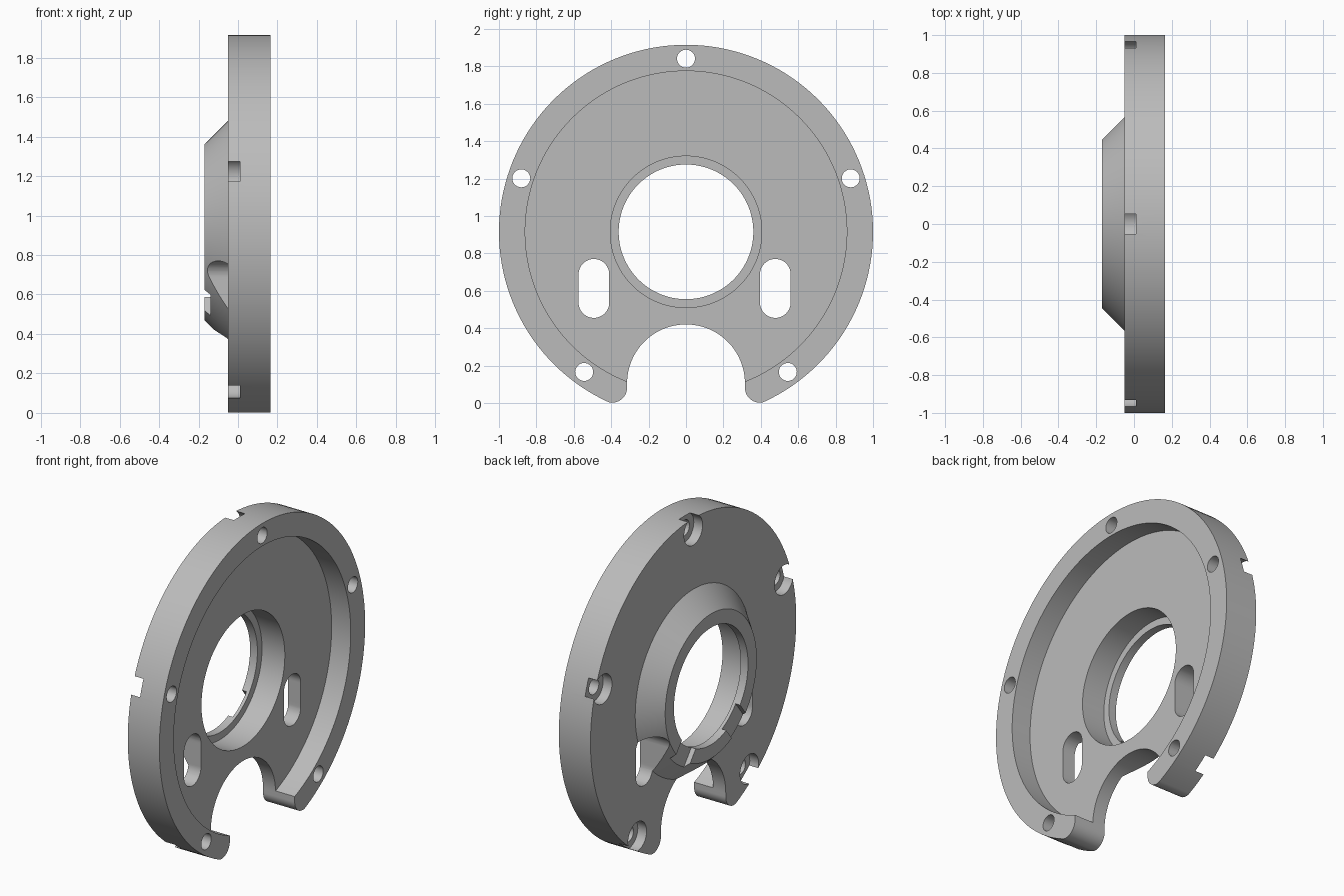
import bpy, bmesh
from math import sin, cos, pi, radians
from mathutils import Matrix

cube = bpy.data.objects.get("Cube")
if cube:
    bpy.data.objects.remove(cube, do_unlink=True)

CENTRE = 0.915   # height of the disc axis, which runs along x
BACK = -0.05     # plain face of the disc, where the hub rises

metal = bpy.data.materials.new("grey metal")
metal.use_nodes = True
metal.diffuse_color = (0.5, 0.5, 0.5, 1)
metal.node_tree.nodes["Principled BSDF"].inputs["Base Color"].default_value = (0.5, 0.5, 0.5, 1)


def finish(bm, name):
    bmesh.ops.recalc_face_normals(bm, faces=bm.faces)
    mesh = bpy.data.meshes.new(name)
    bm.to_mesh(mesh)
    bm.free()
    obj = bpy.data.objects.new(name, mesh)
    bpy.context.collection.objects.link(obj)
    return obj


def lathe(name, profile, steps=144):
    """Turn a closed (x, radius) profile around the disc axis."""
    bm = bmesh.new()
    rings = []
    for i in range(steps):
        a = 2 * pi * i / steps
        rings.append([bm.verts.new((x, r * cos(a), CENTRE + r * sin(a))) for x, r in profile])
    n = len(profile)
    for i in range(steps):
        p, q = rings[i], rings[(i + 1) % steps]
        for j in range(n):
            k = (j + 1) % n
            bm.faces.new((p[j], p[k], q[k], q[j]))
    return finish(bm, name)


def arc(y, z, r, start, end, steps=24):
    angles = [radians(start + (end - start) * i / steps) for i in range(steps + 1)]
    return [(y + r * cos(a), z + r * sin(a)) for a in angles]


def prism(name, outline, x0, x1):
    """Extrude a (y, z) outline along x."""
    bm = bmesh.new()
    face = bm.faces.new([bm.verts.new((x0, y, z)) for y, z in outline])
    new = bmesh.ops.extrude_face_region(bm, geom=[face])["geom"]
    verts = [v for v in new if isinstance(v, bmesh.types.BMVert)]
    bmesh.ops.translate(bm, verts=verts, vec=(x1 - x0, 0, 0))
    return finish(bm, name)


# Recessed disc with conical hub and stepped bore
plate = lathe("flange_plate", [
    (0.165, 1.0), (BACK, 1.0), (BACK, 0.565), (-0.17, 0.445), (-0.17, 0.36),
    (-0.12, 0.36), (-0.12, 0.405), (0.035, 0.405), (0.035, 0.86), (0.165, 0.86)])

cutters = []

# Round bottom opening with rounded tips
half = arc(0, 0.105, 0.315, 90, 0, 32) + arc(0.395, 0.082, 0.08, 180, 295) + [(0.5, -0.15)]
outline = half + [(-y, z) for y, z in reversed(half[1:])]
cutters.append(prism("opening_cutter", outline, -0.4, 0.4))

# Five bolt holes with counterbores that break through the rim
for i in range(5):
    a = radians(90 + 72 * i)
    y, z = 0.926 * cos(a), CENTRE + 0.926 * sin(a)
    cutters.append(prism("hole_cutter", arc(y, z, 0.048, 0, 345, 31), -0.4, 0.4))
    cutters.append(prism("counterbore_cutter", arc(y, z, 0.09, 0, 351, 39), -0.3, 0.01))

# Upright slots either side of the bore
for y in (-0.4925, 0.4775):
    slot = arc(y, 0.688, 0.082, 0, 180) + arc(y, 0.537, 0.082, 180, 360)
    cutters.append(prism("slot_cutter", slot, -0.4, 0.4))

# Shallow notches low on the hub rim
for angle in (-52, -128):
    bm = bmesh.new()
    bmesh.ops.create_cube(bm, size=1)
    bmesh.ops.scale(bm, vec=(0.2, 0.3, 0.17), verts=bm.verts)
    bmesh.ops.translate(bm, vec=(-0.24, 0.45, 0), verts=bm.verts)
    turn = Matrix.Translation((0, 0, CENTRE)) @ Matrix.Rotation(radians(angle), 4, 'X')
    bmesh.ops.transform(bm, matrix=turn, verts=bm.verts)
    cutters.append(finish(bm, "notch_cutter"))

for c in cutters:
    c.hide_render = True
    mod = plate.modifiers.new(c.name, 'BOOLEAN')
    mod.operation = 'DIFFERENCE'
    mod.solver = 'EXACT'
    mod.object = c

# Bake the cuts and discard the cutters
bpy.context.view_layer.update()
deps = bpy.context.evaluated_depsgraph_get()
baked = bpy.data.meshes.new_from_object(plate.evaluated_get(deps))
plate.modifiers.clear()
plate.data = baked
for c in cutters:
    bpy.data.objects.remove(c, do_unlink=True)

plate.data.materials.clear()
plate.data.materials.append(metal)
bpy.ops.object.select_all(action='DESELECT')
plate.select_set(True)
bpy.context.view_layer.objects.active = plate
bpy.ops.object.shade_smooth_by_angle(angle=radians(30))
